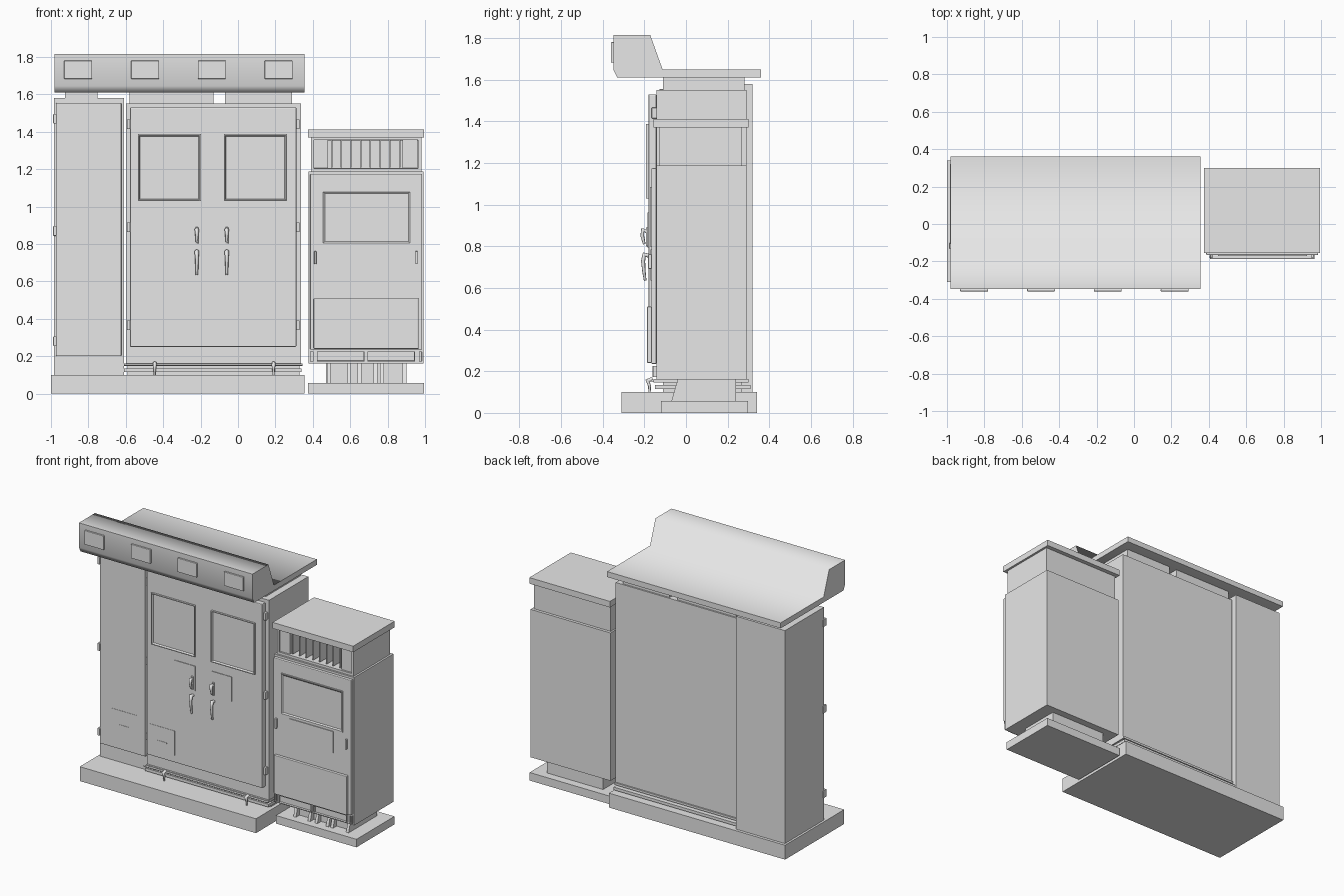
import bpy, bmesh, math
from mathutils import Vector

cube = bpy.data.objects.get("Cube")
if cube:
    bpy.data.objects.remove(cube, do_unlink=True)

grey = bpy.data.materials.new("grey_painted_metal")
grey.use_nodes = True
grey.diffuse_color = (0.8, 0.8, 0.8, 1)
grey.node_tree.nodes["Principled BSDF"].inputs["Base Color"].default_value = (0.8, 0.8, 0.8, 1)


def finish(name, bm):
    bmesh.ops.recalc_face_normals(bm, faces=bm.faces)
    mesh = bpy.data.meshes.new(name)
    bm.to_mesh(mesh)
    bm.free()
    obj = bpy.data.objects.new(name, mesh)
    bpy.context.collection.objects.link(obj)
    mesh.materials.append(grey)
    return obj


def box_mesh(x, y, z):
    bm = bmesh.new()
    bmesh.ops.create_cube(bm, size=1)
    for v in bm.verts:
        v.co = Vector([r[0] if c < 0 else r[1] for c, r in zip(v.co, (x, y, z))])
    return bm


def box(name, x, y, z, bevel=0):
    obj = finish(name, box_mesh(x, y, z))
    if bevel:
        mod = obj.modifiers.new("Bevel", "BEVEL")
        mod.width = bevel
        mod.segments = 2
    return obj


def framed(name, x, y, z, border, depth, slope=0):
    """Box whose front face is inset and pushed back (positive depth)."""
    bm = box_mesh(x, y, z)
    bm.normal_update()
    front = min(bm.faces, key=lambda f: f.calc_center_median().y)
    bmesh.ops.inset_region(bm, faces=[front], thickness=border)
    bmesh.ops.inset_region(bm, faces=[front], thickness=max(slope, 0.001), depth=-depth)
    return finish(name, bm)


def extrude_x(name, profile, x0, x1):
    """Closed (y, z) profile swept along x."""
    bm = bmesh.new()
    face = bm.faces.new([bm.verts.new((x0, y, z)) for y, z in profile])
    ext = bmesh.ops.extrude_face_region(bm, geom=[face])
    moved = [g for g in ext["geom"] if isinstance(g, bmesh.types.BMVert)]
    bmesh.ops.translate(bm, verts=moved, vec=(x1 - x0, 0, 0))
    return finish(name, bm)


def tube(name, points, radius):
    """Round bar along a path; each point may carry a thickness factor."""
    curve = bpy.data.curves.new(name, "CURVE")
    curve.dimensions = "3D"
    curve.bevel_depth = radius
    curve.bevel_resolution = 2
    curve.use_fill_caps = True
    spline = curve.splines.new("POLY")
    spline.points.add(len(points) - 1)
    for p, (x, y, z, r) in zip(spline.points, points):
        p.co = (x, y, z, 1)
        p.radius = r
    obj = bpy.data.objects.new(name, curve)
    bpy.context.collection.objects.link(obj)
    curve.materials.append(grey)
    return obj


# Concrete base and main plinth
box("base_slab", (-1, 0.355), (-0.31, 0.34), (0, 0.1))
box("main_plinth", (-0.59, 0.33), (-0.11, 0.27), (0.1, 0.16))
box("plinth_rail", (-0.61, 0.34), (-0.15, 0.31), (0.115, 0.135))
box("plinth_flange", (-0.6, 0.34), (-0.155, 0.3), (0.147, 0.162))
tube("plinth_rod", [(-0.61, -0.162, 0.155, 1), (0.345, -0.162, 0.155, 1)], 0.006)
for x in (-0.445, 0.19):
    tube("plinth_latch", [(x, -0.16, 0.162, 1.2), (x, -0.185, 0.155, 1.2),
                          (x, -0.175, 0.13, 0.8), (x, -0.175, 0.1, 0.6)], 0.009)

# Tall side cabinet with its door
box("side_cabinet", (-0.985, -0.61), (-0.108, 0.32), (0.1, 1.58))
box("side_door", (-0.973, -0.624), (-0.128, -0.108), (0.2, 1.555), 0.004)
for z in (0.28, 0.87, 1.47):
    box("side_hinge", (-0.988, -0.97), (-0.134, -0.1), (z - 0.026, z + 0.026), 0.003)

# Main cabinet with its large door
box("main_cabinet", (-0.6, 0.338), (-0.142, 0.29), (0.16, 1.55))
box("main_door", (-0.577, 0.312), (-0.18, -0.142), (0.25, 1.53), 0.005)
for z in (0.365, 0.89, 1.44):
    for x in (-0.585, 0.32):
        box("main_hinge", (x - 0.009, x + 0.009), (-0.165, -0.14), (z - 0.026, z + 0.026), 0.003)

# Windows, lock plates and lever handles
for x in (-0.367, 0.093):
    framed("door_window", (x - 0.168, x + 0.168), (-0.193, -0.178), (1.03, 1.387), 0.008, 0.011, 0.008)
for x in (-0.28, 0.0):
    box("lock_plate", (x - 0.08, x + 0.08), (-0.184, -0.179), (0.793, 0.963))
for x in (-0.22, -0.06):
    box("lever_mount", (x - 0.008, x + 0.008), (-0.193, -0.18), (0.8, 0.89), 0.003)
    tube("upper_lever", [(x, -0.185, 0.87, 1), (x, -0.208, 0.878, 1.3),
                         (x, -0.21, 0.85, 1), (x, -0.2, 0.81, 0.7)], 0.009)
    tube("lower_lever", [(x, -0.18, 0.755, 1.1), (x, -0.2, 0.76, 1.4), (x, -0.206, 0.73, 1.1),
                         (x, -0.202, 0.68, 0.9), (x, -0.196, 0.635, 0.7)], 0.009)

# Small notice plates low on both doors
for x, y in ((-0.785, -0.128), (-0.455, -0.18)):
    box("notice_plate", (x - 0.095, x + 0.095), (y - 0.002, y), (0.3, 0.47))
    box("notice_bar", (x - 0.035, x + 0.035), (y - 0.004, y), (0.365, 0.372))

# Roof with projecting lamp hood and supports
roof = extrude_x("roof", [(-0.33, 1.61), (0.36, 1.61), (0.36, 1.648), (-0.112, 1.648),
                          (-0.172, 1.815), (-0.348, 1.815), (-0.348, 1.645)], -0.98, 0.355)
bpy.context.view_layer.objects.active = roof
roof.select_set(True)
bpy.ops.object.shade_smooth_by_angle(angle=math.radians(75))
for x in (-0.855, -0.497, -0.14, 0.217):
    box("hood_lamp", (x - 0.074, x + 0.074), (-0.36, -0.347), (1.683, 1.78), 0.002)
for x0, x1, z in ((-0.925, -0.75, 1.57), (-0.58, -0.13, 1.54), (-0.07, 0.29, 1.54)):
    box("roof_support", (x0, x1), (-0.11, 0.28), (z, 1.612))

# Small cabinet: slab, foot and gussets
box("small_slab", (0.375, 0.995), (-0.12, 0.297), (0, 0.056))
box("small_foot", (0.47, 0.9), (-0.03, 0.24), (0.056, 0.16))
for x in (0.485, 0.595, 0.65, 0.735, 0.77, 0.89):
    extrude_x("foot_gusset", [(-0.03, 0.056), (-0.07, 0.056), (-0.04, 0.16), (-0.03, 0.16)],
              x - 0.01, x + 0.01)

# Small cabinet body, door and panels
box("small_cabinet", (0.378, 0.993), (-0.142, 0.29), (0.16, 1.188))
box("small_door", (0.386, 0.985), (-0.166, -0.142), (0.235, 1.175), 0.005)
framed("upper_panel", (0.45, 0.925), (-0.172, -0.165), (0.8, 1.085), 0.008, 0.006, 0.012)
box("middle_panel", (0.51, 0.85), (-0.171, -0.165), (0.636, 0.785))
box("lower_panel", (0.405, 0.965), (-0.187, -0.165), (0.24, 0.51), 0.004)
for x in (0.413, 0.955):
    box("small_door_grip", (x - 0.006, x + 0.006), (-0.182, -0.165), (0.692, 0.762), 0.003)

# Air inlets under the door
for x0, x1 in ((0.422, 0.675), (0.692, 0.945)):
    framed("air_inlet", (x0, x1), (-0.16, -0.14), (0.172, 0.226), 0.005, 0.015)
for x in (0.395, 0.976):
    framed("corner_inlet", (x - 0.009, x + 0.009), (-0.155, -0.14), (0.172, 0.226), 0.003, 0.01)

# Vent head with upright fins, and cap
framed("vent_head", (0.39, 0.98), (-0.13, 0.27), (1.188, 1.372), 0.024, 0.08)
for x in (0.442, 0.92):
    box("vent_post", (x - 0.04, x + 0.04), (-0.118, -0.05), (1.2, 1.37))
for i in range(8):
    x = 0.5 + i * 0.052
    box("vent_fin", (x - 0.004, x + 0.004), (-0.115, -0.05), (1.21, 1.36))
box("small_cap", (0.375, 0.995), (-0.156, 0.3), (1.37, 1.412))
